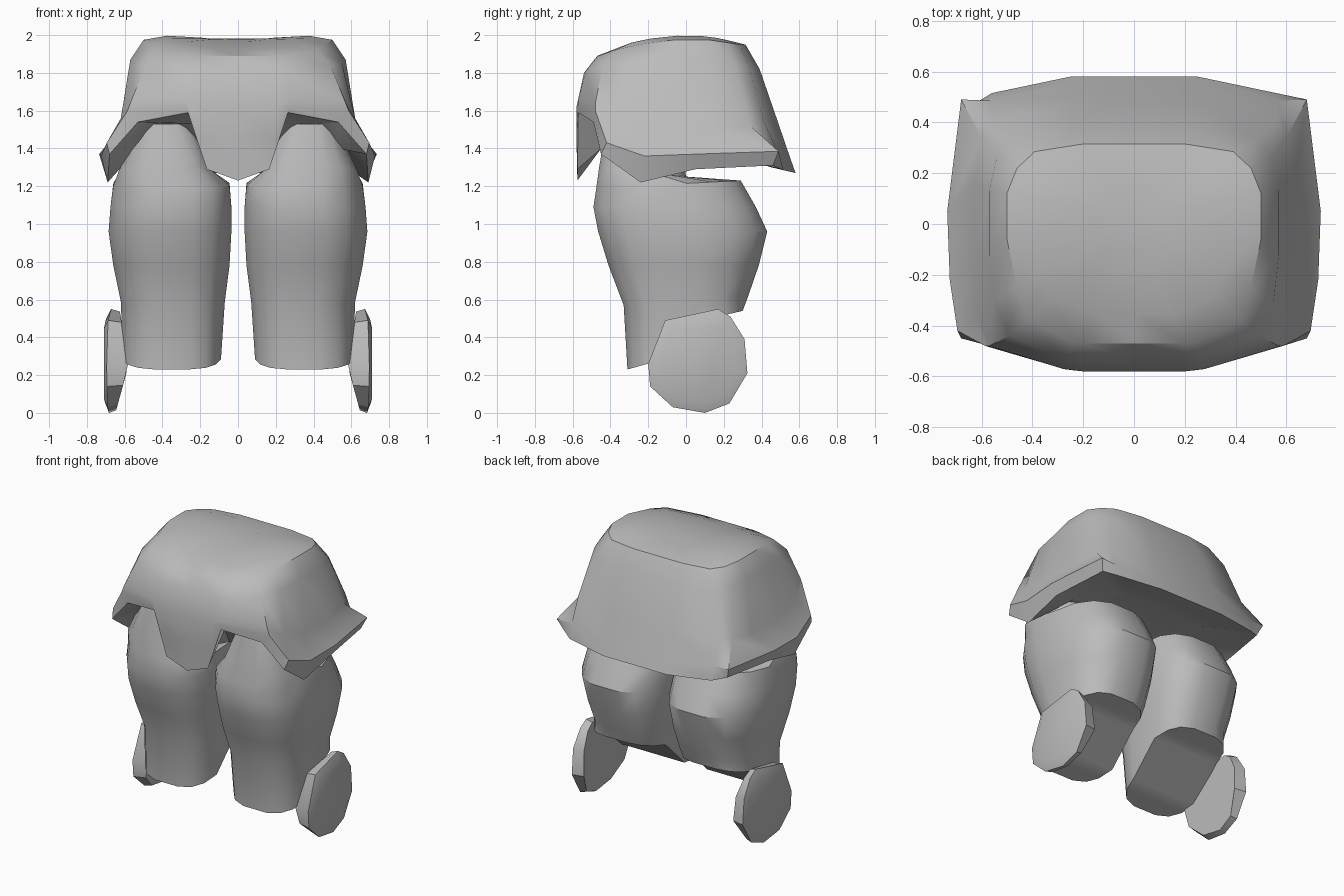
import bpy, bmesh, math

if "Cube" in bpy.data.objects:
    bpy.data.objects.remove(bpy.data.objects["Cube"])

grey = bpy.data.materials.new("plain grey")
grey.diffuse_color = (0.5, 0.5, 0.5, 1)
grey.use_nodes = True
grey.node_tree.nodes["Principled BSDF"].inputs["Base Color"].default_value = grey.diffuse_color


def loft(name, rings, angle=30, strip_cap=False):
    """Closed rings joined by quads, capped at both ends."""
    bm = bmesh.new()
    loops = [[bm.verts.new(p) for p in ring] for ring in rings]
    n = len(loops[0])
    for a, b in zip(loops, loops[1:]):
        for i in range(n):
            j = (i + 1) % n
            bm.faces.new((a[i], a[j], b[j], b[i]))
    first = loops[0]
    if strip_cap:  # cross strips so the cap can bend
        h = n // 2 - 1
        for i in range(-(n // 4), n // 4 - 1):
            bm.faces.new((first[i], first[i + 1], first[(h - i - 1) % n], first[(h - i) % n]))
    else:
        bm.faces.new(first[::-1])
    bm.faces.new(loops[-1])
    bmesh.ops.recalc_face_normals(bm, faces=bm.faces)
    me = bpy.data.meshes.new(name)
    bm.to_mesh(me)
    bm.free()
    ob = bpy.data.objects.new(name, me)
    bpy.context.collection.objects.link(ob)
    me.materials.append(grey)
    bpy.ops.object.select_all(action='DESELECT')
    ob.select_set(True)
    bpy.context.view_layer.objects.active = ob
    bpy.ops.object.shade_smooth_by_angle(angle=math.radians(angle))
    return ob


def mirror(ob):
    ob.modifiers.new("other_side", 'MIRROR').use_axis[0] = True


# Hip shell: columns from the front flap round to the back,
# each running top edge, shoulder, waist, flared ridge, hem
columns = [
    [(.20, -.47, 1.89), (.20, -.54, 1.80), (.20, -.58, 1.62), (.20, -.58, 1.45), (.165, -.575, 1.29)],
    [(.24, -.465, 1.89), (.27, -.53, 1.81), (.28, -.57, 1.66), (.27, -.572, 1.62), (.265, -.57, 1.59)],
    [(.42, -.38, 1.92), (.49, -.44, 1.84), (.57, -.48, 1.64), (.585, -.48, 1.60), (.53, -.49, 1.54)],
    [(.46, -.25, 1.95), (.55, -.30, 1.85), (.62, -.36, 1.56), (.695, -.42, 1.43), (.68, -.45, 1.37)],
    [(.50, -.06, 1.975), (.57, -.12, 1.87), (.63, -.15, 1.50), (.725, -.22, 1.36), (.69, -.24, 1.22)],
    [(.50, .12, 1.975), (.57, .13, 1.87), (.63, .16, 1.50), (.735, .05, 1.37), (.70, .05, 1.29)],
    [(.46, .22, 1.96), (.54, .26, 1.85), (.60, .34, 1.52), (.68, .49, 1.385), (.65, .46, 1.31)],
    [(.39, .285, 1.95), (.48, .335, 1.83), (.565, .41, 1.55), (.565, .485, 1.38), (.56, .515, 1.285)],
    [(.20, .315, 1.95), (.22, .39, 1.82), (.24, .49, 1.53), (.25, .555, 1.34), (.25, .58, 1.27)],
]
centre = [(0, y, z) for x, y, z in columns[0]]
centre[4] = (0, -.575, 1.23)
columns.insert(0, centre)


def both_sides(half):
    return half + [(-x, y, z) for x, y, z in half[:0:-1]]


def lining_height(y, z):
    if y > 0:
        return z + .03
    return 1.40 if z < 1.4 else 1.53


levels = [[c[i] for c in columns] for i in range(5)]
crown = [[(x * s, y * s, 1.975 + .06 * abs(x * s) - .4 * (y * s) ** 2) for x, y, z in levels[0]]
         for s in (.35, .75)]
lining = [[(x * .78, y * .78, lining_height(y, z)) for x, y, z in levels[4]],
          [(x * .5, y * .5, 1.36) for x, y, z in levels[4]]]
loft("hip_shell", [both_sides(r) for r in crown + levels + lining], 33)

# Legs: boxy oval sections as x range, y range, front and back height
sections = [
    (.09, .61, -.31, .30, .23, .54),
    (.07, .62, -.33, .33, .57, .62),
    (.045, .66, -.41, .385, .78, .78),
    (.035, .685, -.465, .43, .96, .96),
    (.035, .675, -.49, .37, 1.09, 1.09),
    (.045, .66, -.475, .29, 1.19, 1.23),
    (.14, .63, -.46, .0, 1.30, 1.25),
    (.24, .52, -.42, -.03, 1.53, 1.53),
]
SIDES = 16


def squared(v, power):
    reach = math.cos(math.pi / SIDES) ** power
    return math.copysign(abs(v) ** power, v) / reach


def leg_ring(x0, x1, y0, y1, zf, zb, knee=False):
    ring = []
    for i in range(SIDES):
        a = 2 * math.pi * (i + .5) / SIDES
        c, s = math.cos(a), math.sin(a)
        # rounder at the outer back corner
        power = .65 if knee or c < 0 else .85 if s > 0 else .72
        x = (x0 + x1) / 2 + (x1 - x0) / 2 * squared(c, power)
        y = (y0 + y1) / 2 + (y1 - y0) / 2 * squared(s, power)
        t = (y - y0) / (y1 - y0)
        if knee:  # three-step underside rising to the back
            t = .55 * t if t < .45 else 1 - .45 * (1 - t)
        ring.append((x, y, zf + (zb - zf) * t))
    return ring


mirror(loft("legs", [leg_ring(*s, knee=(k == 0)) for k, s in enumerate(sections)], 35, True))

# Side discs: faceted slabs beside the knees, slightly domed
outline = [(-.20, .26), (-.19, .14), (-.07, .03), (.10, 0), (.23, .05),
           (.325, .21), (.31, .39), (.235, .51), (.17, .55), (-.11, .49)]


def inner_x(z):
    return .58 + (.065 * (.25 - z) / .25 if z < .25 else .045 * (z - .25) / .3)


def outer_x(y, z):
    return .695 - .06 * max(0, y) - .04 * max(0, .15 - z) - .1 * max(0, z - .42)


inner = [(inner_x(z), .07 + (y - .07) * .94, .27 + (z - .27) * .95) for y, z in outline]
outer = [(outer_x(y, z), y, z) for y, z in outline]
face = [(.71 - .06 * max(0, y), .07 + (y - .07) * .8, .27 + (z - .27) * .8) for y, z in outline]
mirror(loft("knee_discs", [inner, outer, face], 30))
